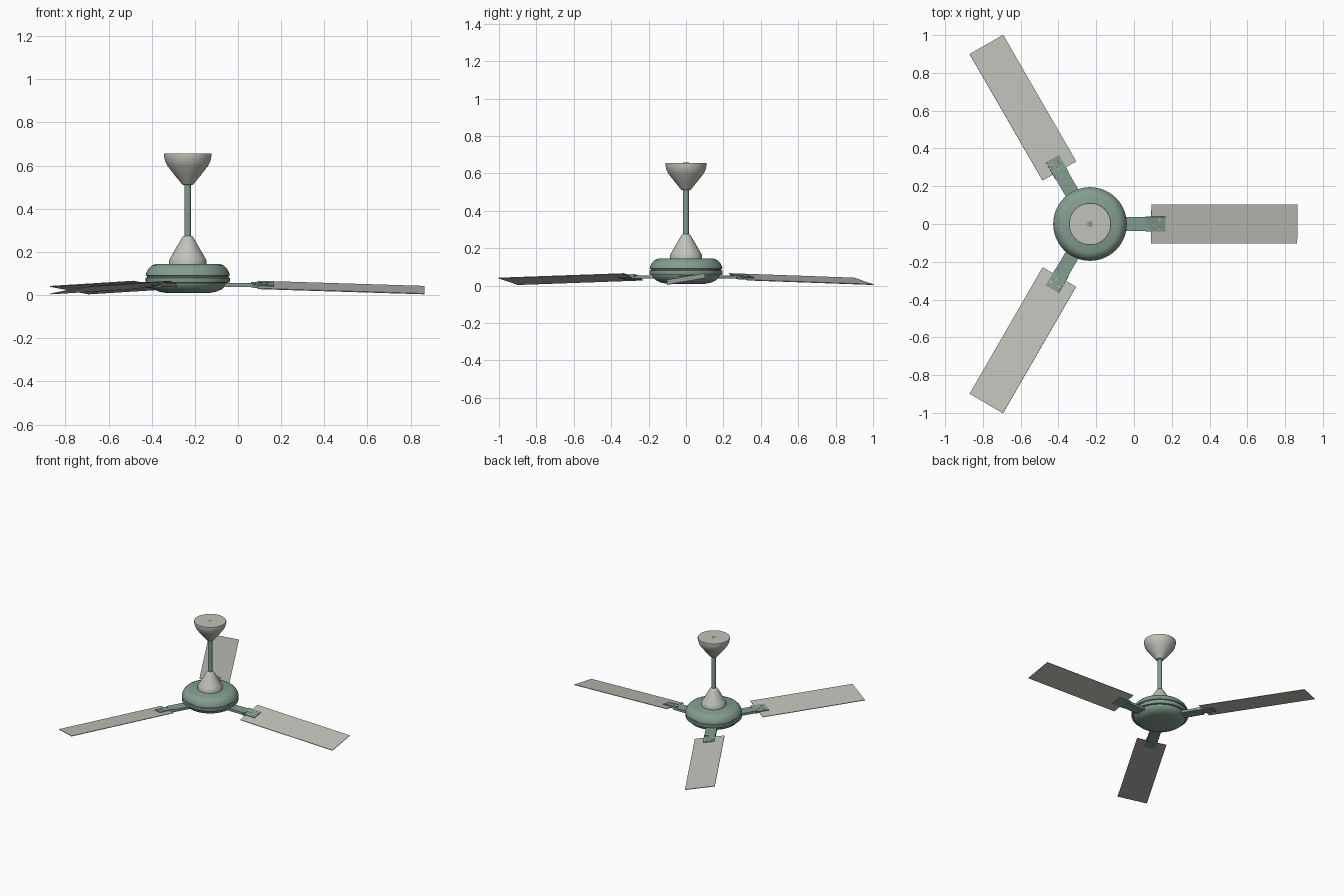
import bpy, bmesh, math
from mathutils import Matrix, Vector

cube = bpy.data.objects.get("Cube")
if cube:
    bpy.data.objects.remove(cube, do_unlink=True)

HUB_X = -0.233


def material(name, rgb):
    m = bpy.data.materials.new(name)
    m.use_nodes = True
    m.diffuse_color = (*rgb, 1)
    m.node_tree.nodes["Principled BSDF"].inputs["Base Color"].default_value = (*rgb, 1)
    return m


green = material("sage_green", (0.23, 0.34, 0.28))
grey = material("warm_grey", (0.53, 0.54, 0.49))


def finish(name, bm, mat, smooth=False):
    bmesh.ops.recalc_face_normals(bm, faces=bm.faces)
    mesh = bpy.data.meshes.new(name)
    bm.to_mesh(mesh)
    bm.free()
    mesh.materials.append(mat)
    obj = bpy.data.objects.new(name, mesh)
    bpy.context.collection.objects.link(obj)
    if smooth:
        bpy.ops.object.select_all(action="DESELECT")
        obj.select_set(True)
        bpy.context.view_layer.objects.active = obj
        bpy.ops.object.shade_smooth_by_angle(angle=math.radians(32))
    return obj


def lathe(name, profile, mat, steps=48):
    """Spin a (radius, height) profile around the hub axis."""
    bm = bmesh.new()
    verts = [bm.verts.new((r, 0, z)) for r, z in profile]
    edges = [bm.edges.new(pair) for pair in zip(verts, verts[1:])]
    bmesh.ops.spin(bm, geom=verts + edges, cent=(0, 0, 0), axis=(0, 0, 1),
                   angle=math.tau, steps=steps)
    bmesh.ops.remove_doubles(bm, verts=bm.verts, dist=0.0001)
    bmesh.ops.translate(bm, verts=bm.verts, vec=(HUB_X, 0, 0))
    return finish(name, bm, mat, True)


def box(name, lo, hi, matrix, mat):
    bm = bmesh.new()
    lo, hi = Vector(lo), Vector(hi)
    bmesh.ops.create_cube(bm, size=1, matrix=matrix
                          @ Matrix.Translation((lo + hi) / 2)
                          @ Matrix.Diagonal((*(hi - lo), 1)))
    return finish(name, bm, mat)


# Motor housing: bowl below, grooved rim, domed top
lathe("motor_housing", [
    (0, 0.009), (0.10, 0.010), (0.135, 0.016), (0.16, 0.028), (0.176, 0.045),
    (0.18, 0.056), (0.193, 0.058), (0.195, 0.064), (0.195, 0.08),
    (0.188, 0.083), (0.188, 0.088), (0.195, 0.091), (0.192, 0.104),
    (0.183, 0.122), (0.169, 0.136), (0.15, 0.144), (0, 0.146)], green)

# Down rod with a cover at each end
lathe("down_rod", [(0, 0.12), (0.016, 0.12), (0.016, 0.657), (0, 0.657)], green, 24)
lathe("lower_cover", [
    (0, 0.14), (0.086, 0.14), (0.086, 0.163), (0.078, 0.177), (0.032, 0.257),
    (0.024, 0.27), (0.016, 0.275)], grey)
lathe("ceiling_canopy", [
    (0.016, 0.51), (0.025, 0.512), (0.06, 0.555), (0.095, 0.6), (0.104, 0.618),
    (0.111, 0.648), (0.11, 0.656), (0, 0.656)], grey)

# Three pitched, drooping blades with their brackets
for i in range(3):
    spoke = Matrix.Translation((HUB_X, 0, 0)) @ Matrix.Rotation(i * math.tau / 3, 4, "Z")
    pitch = (spoke @ Matrix.Translation((0.324, 0, 0.047))
             @ Matrix.Rotation(0.031, 4, "Y") @ Matrix.Rotation(0.17, 4, "X"))
    n = str(i + 1)
    box("blade_" + n, (0, -0.104, -0.002), (0.774, 0.104, 0.002), pitch, grey)
    box("bracket_arm_" + n, (0.12, -0.038, 0.037), (0.315, 0.038, 0.055), spoke, green)
    box("bracket_plate_" + n, (-0.03, -0.04, -0.007), (0.075, 0.04, 0.007), pitch, green)

    # Blade screws, showing on both sides of the plate
    bm = bmesh.new()
    for x, y in ((0.045, -0.024), (0.045, 0.024), (0.015, 0)):
        bmesh.ops.create_cone(bm, cap_ends=True, segments=12, radius1=0.006,
                              radius2=0.006, depth=0.019,
                              matrix=pitch @ Matrix.Translation((x, y, 0)))
    finish("blade_screws_" + n, bm, grey, True)
